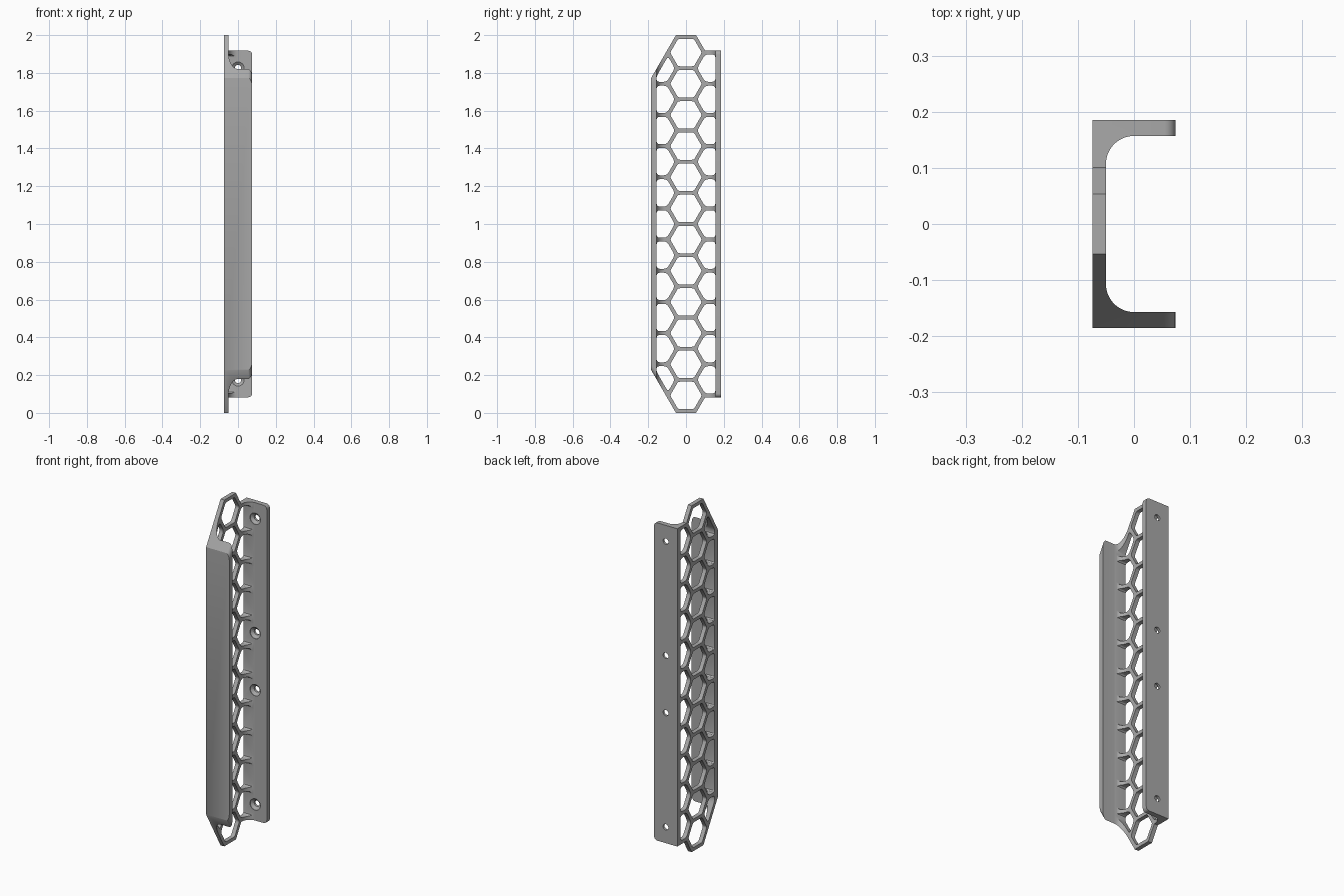
import bpy, bmesh, math
from mathutils import Vector, Matrix

cube = bpy.data.objects.get("Cube")
if cube:
    bpy.data.objects.remove(cube, do_unlink=True)

PITCH = 0.165                  # honeycomb spacing
COL = PITCH * math.sqrt(3) / 2 # distance between hexagon columns
HOLE = 0.0725                  # hole inradius
RIM = PITCH / 2 + 0.01         # outer rim inradius
BACK, TIP, HALF = -0.074, 0.074, 0.185
WEB, FLANGE, FILLET = -0.05, 0.157, 0.05

grey = bpy.data.materials.new("grey plastic")
grey.use_nodes = True
COLOR = (0.4, 0.4, 0.4, 1)
grey.diffuse_color = COLOR
grey.node_tree.nodes["Principled BSDF"].inputs["Base Color"].default_value = COLOR


def add_prism(bm, base, direction):
    """Extrude a closed polygon of 3D points along a direction."""
    face = bm.faces.new([bm.verts.new(p) for p in base])
    ext = bmesh.ops.extrude_face_region(bm, geom=[face])
    verts = [g for g in ext["geom"] if isinstance(g, bmesh.types.BMVert)]
    bmesh.ops.translate(bm, verts=verts, vec=direction)


def make_object(name, bm):
    bmesh.ops.recalc_face_normals(bm, faces=bm.faces)
    mesh = bpy.data.meshes.new(name)
    bm.to_mesh(mesh)
    bm.free()
    ob = bpy.data.objects.new(name, mesh)
    ob.data.materials.append(grey)
    bpy.context.collection.objects.link(ob)
    return ob


def boolean(ob, cutter, operation):
    mod = ob.modifiers.new("cut", "BOOLEAN")
    mod.object, mod.operation, mod.solver = cutter, operation, "EXACT"
    bpy.context.view_layer.objects.active = ob
    bpy.ops.object.modifier_apply(modifier=mod.name)
    bpy.data.objects.remove(cutter, do_unlink=True)


def clip(poly, point, normal):
    """Keep the part of a 2D polygon behind a line."""
    out = []
    for a, b in zip(poly, poly[1:] + poly[:1]):
        da, db = (a - point).dot(normal), (b - point).dot(normal)
        if da <= 0:
            out.append(a)
        if da * db < 0:
            out.append(a.lerp(b, da / (da - db)))
    return out


def soften(poly, r):
    """Round the corners of a 2D polygon."""
    out = []
    for i, p in enumerate(poly):
        to_a, to_b = poly[i - 1] - p, poly[(i + 1) % len(poly)] - p
        a = p + to_a.normalized() * min(r, to_a.length * 0.45)
        b = p + to_b.normalized() * min(r, to_b.length * 0.45)
        out += [a.lerp(p, t).lerp(p.lerp(b, t), t) for t in (0, 0.33, 0.67, 1)]
    return out


def hexagon(y, z, inradius):
    r = inradius / math.cos(math.pi / 6)
    return [Vector((y + r * math.cos(k * math.pi / 3), z + r * math.sin(k * math.pi / 3)))
            for k in range(6)]


# channel: C-shaped section with filleted inner corners
half = [(BACK, HALF), (TIP, HALF), (TIP, FLANGE)]
for k in range(13):
    a = math.pi / 2 * (1 + k / 12)
    half.append((WEB + FILLET + FILLET * math.cos(a), FLANGE - FILLET + FILLET * math.sin(a)))
section = half + [(x, -y) for x, y in reversed(half)]
bm = bmesh.new()
add_prism(bm, [(x, y, -0.1) for x, y in section], (0, 0, 2.2))
guard = make_object("honeycomb_guard", bm)

# outline: slanted front ends, stepped back ends
corner = RIM / math.sqrt(3)
step = 1 + 5 * PITCH + RIM
over = HALF + 0.05
slope = math.sqrt(3)
upper = [(-over, 2 - (over - corner) * slope), (-corner, 2), (corner, 2),
         (corner + (2 - step) / slope, step), (over, step)]
outline = upper + [(y, 2 - z) for y, z in reversed(upper)]
bm = bmesh.new()
add_prism(bm, [(-0.2, y, z) for y, z in outline], (0.4, 0, 0))
boolean(guard, make_object("outline_cutter", bm), "INTERSECT")

# rounded flange corners
bm = bmesh.new()
bm.from_mesh(guard.data)
ends = [e for e in bm.edges if all(v.co.x > TIP - 0.001 for v in e.verts)
        and abs(e.verts[0].co.y - e.verts[1].co.y) > 0.01]
bmesh.ops.bevel(bm, geom=ends, offset=0.02, segments=5, profile=0.5, affect="EDGES")
bm.to_mesh(guard.data)
bm.free()

# honeycomb holes: a middle column and two clipped side columns
holes = [soften(hexagon(0, 1 + (k - 5.5) * PITCH, HOLE), 0.01) for k in range(12)]
for side in (-1, 1):
    for k in range(11):
        poly = hexagon(side * COL, 1 + (k - 5) * PITCH, HOLE)
        poly = clip(poly, Vector((side * (FLANGE - 0.001), 0)), Vector((side, 0)))
        if side < 0 and k in (0, 10):
            up = 1 if k else -1
            normal = Vector((-slope / 2, up / 2))
            rim = Vector((-corner, 1 + up)) - normal * 0.02
            poly = clip(poly, rim, normal)
        holes.append(soften(poly, 0.018))
bm = bmesh.new()
for poly in holes:
    add_prism(bm, [(-0.2, p.x, p.y) for p in poly], (0.21, 0, 0))
boolean(guard, make_object("hole_cutter", bm), "DIFFERENCE")

# countersunk screw holes in the back flange
bm = bmesh.new()
profile = [(0, 0.1), (0.033, 0.1), (0.033, 0.159), (0.017, 0.172), (0.017, 0.25), (0, 0.25)]
for z in (-5, -1, 1, 5):
    verts = [bm.verts.new((r, y, 1 + z * PITCH)) for r, y in profile]
    edges = [bm.edges.new(pair) for pair in zip(verts, verts[1:])]
    bmesh.ops.spin(bm, geom=verts + edges, cent=(0, 0, 1 + z * PITCH), axis=(0, 1, 0),
                   angle=math.tau, steps=24, use_merge=True)
bmesh.ops.remove_doubles(bm, verts=bm.verts, dist=0.0001)
boolean(guard, make_object("screw_cutter", bm), "DIFFERENCE")

# smooth fillets, sharp edges
bpy.ops.object.select_all(action="DESELECT")
guard.select_set(True)
bpy.context.view_layer.objects.active = guard
bpy.ops.object.shade_smooth_by_angle(angle=math.radians(30))
